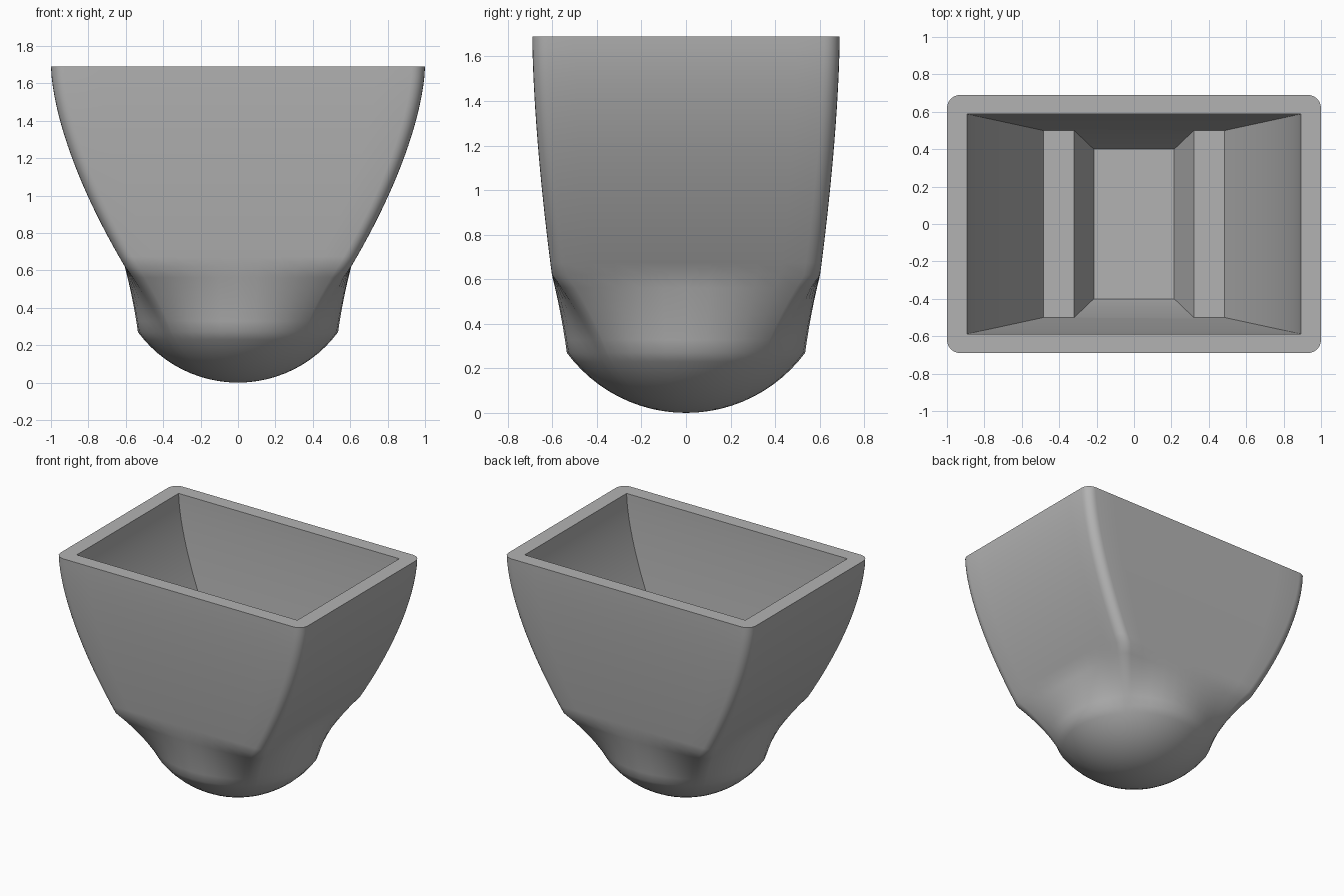
import bpy
import bmesh
import math

cube = bpy.data.objects.get("Cube")
if cube:
    bpy.data.objects.remove(cube, do_unlink=True)

TOP, WAIST, SEAM = 1.69, 0.62, 0.27   # rim, bottom of box, start of round base
BASE_R = 0.535
SPHERE_R = (BASE_R ** 2 + SEAM ** 2) / (2 * SEAM)
STEPS = 20

grey = bpy.data.materials.new("plain grey")
grey.use_nodes = True
colour = (0.45, 0.45, 0.45, 1)
grey.diffuse_color = colour
grey.node_tree.nodes["Principled BSDF"].inputs["Base Color"].default_value = colour


def rounded_rect(hx, hy, r, arc=6, side=10):
    """Outline points, counter-clockwise, with evenly divided sides."""
    corners = []
    for i, (sx, sy) in enumerate([(1, 1), (-1, 1), (-1, -1), (1, -1)]):
        for k in range(arc + 1):
            a = math.pi / 2 * (i + k / arc)
            corners.append((sx * (hx - r) + r * math.cos(a),
                            sy * (hy - r) + r * math.sin(a)))
    points = []
    for i, p in enumerate(corners):
        points.append(p)
        if i % (arc + 1) == arc:
            q = corners[(i + 1) % len(corners)]
            for k in range(1, side):
                t = k / side
                points.append((p[0] + (q[0] - p[0]) * t, p[1] + (q[1] - p[1]) * t))
    return points


def rect(hx, hy):
    return [(hx, hy), (-hx, hy), (-hx, -hy), (hx, -hy)]


def add_ring(bm, points, z):
    return [bm.verts.new((x, y, z)) for x, y in points]


def bridge(bm, a, b):
    n = len(a)
    for i in range(n):
        j = (i + 1) % n
        bm.faces.new((a[i], a[j], b[j], b[i]))


def flare(i):
    """Height and curve amount for one level of the flared box."""
    u = i / STEPS
    return TOP - (TOP - WAIST) * u, u ** 1.6


bm = bmesh.new()

# Flared outer box, from rim to waist
rings = []
for i in range(STEPS + 1):
    z, c = flare(i)
    rings.append(add_ring(bm, rounded_rect(1 - 0.395 * c, 0.69 - 0.088 * c, 0.07), z))

# Square-to-round neck
square = rounded_rect(0.605, 0.602, 0.07)
round_dirs = [(x / math.hypot(x, y), y / math.hypot(x, y)) for x, y in square]
for k in range(1, 7):
    t = k / 6
    blend = t + 0.3 * t * (1 - t)
    ring = [(x + (dx * BASE_R - x) * blend, y + (dy * BASE_R - y) * blend)
            for (x, y), (dx, dy) in zip(square, round_dirs)]
    rings.append(add_ring(bm, ring, WAIST + (SEAM - WAIST) * t))

# Spherical base
start = math.asin(BASE_R / SPHERE_R)
for k in range(1, 12):
    a = start * (1 - k / 12)
    r = SPHERE_R * math.sin(a)
    rings.append(add_ring(bm, [(dx * r, dy * r) for dx, dy in round_dirs],
                          SPHERE_R * (1 - math.cos(a))))
for upper, lower in zip(rings, rings[1:]):
    bridge(bm, upper, lower)
pole = bm.verts.new((0, 0, 0))
last = rings[-1]
for i, v in enumerate(last):
    bm.faces.new((v, last[(i + 1) % len(last)], pole))

# Cavity walls following the same flare
inner = []
for i in range(STEPS + 1):
    z, c = flare(i)
    inner.append(add_ring(bm, rect(0.892 - 0.407 * c, 0.588 - 0.088 * c), z))
for upper, lower in zip(inner, inner[1:]):
    bridge(bm, upper, lower)

# Two floor ledges with a tapered pit between them
ledge = inner[-1]
pit_top = add_ring(bm, rect(0.32, 0.5), WAIST)
pit_floor = add_ring(bm, rect(0.215, 0.4), WAIST - 0.25)
bm.faces.new((ledge[0], pit_top[0], pit_top[3], ledge[3]))
bm.faces.new((ledge[1], ledge[2], pit_top[2], pit_top[1]))
bridge(bm, pit_top, pit_floor)
bm.faces.new(pit_floor)
# Close the long walls onto the pit edge
bm.faces.new((ledge[0], ledge[1], pit_top[1], pit_top[0]))
bm.faces.new((ledge[2], ledge[3], pit_top[3], pit_top[2]))

# Flat rim: four strips between the rounded outline and the square opening
outer, opening = rings[0], inner[0]
n = len(outer)
q = n // 4
mid = 3   # middle of each corner arc
for s in range(4):
    a, b = s * q + mid, (s + 1) * q + mid
    strip = [outer[k % n] for k in range(a, b + 1)]
    bm.faces.new(strip + [opening[(s + 1) % 4], opening[s]])

bmesh.ops.dissolve_degenerate(bm, dist=1e-5, edges=bm.edges[:])
bmesh.ops.recalc_face_normals(bm, faces=bm.faces[:])
mesh = bpy.data.meshes.new("hopper_cup")
bm.to_mesh(mesh)
bm.free()
mesh.materials.append(grey)
cup = bpy.data.objects.new("hopper_cup", mesh)
bpy.context.collection.objects.link(cup)
bpy.ops.object.select_all(action='DESELECT')
cup.select_set(True)
bpy.context.view_layer.objects.active = cup
bpy.ops.object.shade_smooth_by_angle(angle=math.radians(30))
